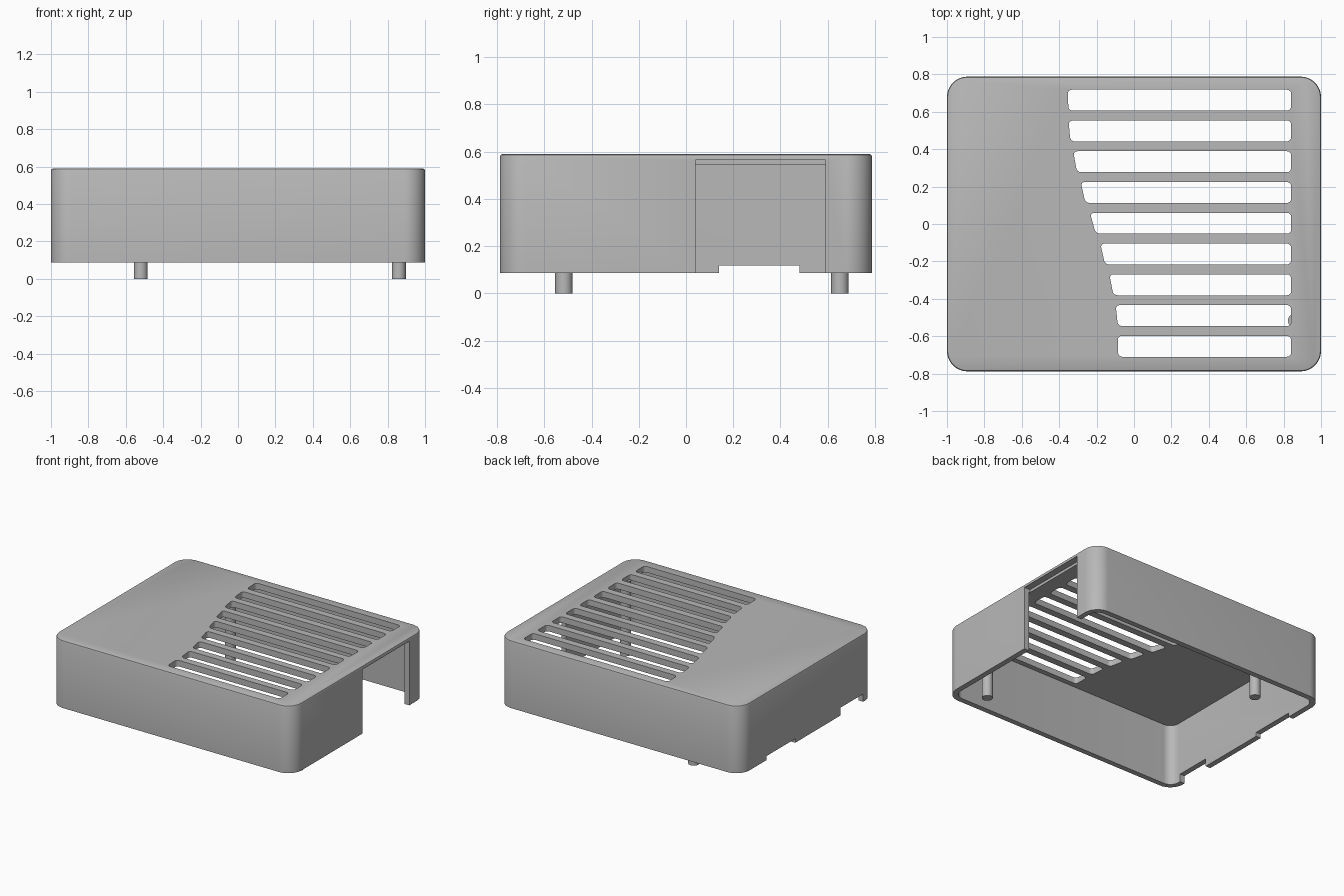
import bpy, bmesh, math

if "Cube" in bpy.data.objects:
    bpy.data.objects.remove(bpy.data.objects["Cube"], do_unlink=True)

grey = bpy.data.materials.new("light grey plastic")
grey.use_nodes = True
colour = (0.48, 0.48, 0.48, 1)
grey.diffuse_color = colour
grey.node_tree.nodes["Principled BSDF"].inputs["Base Color"].default_value = colour

RIM, CEILING, TOP = 0.087, 0.545, 0.59
HALF_Y, WALL = 0.788, 0.04


def add_prism(bm, outline, z0, z1, radius=0, segments=4):
    """Vertical prism over an outline, with optional rounded upright edges."""
    base = bm.faces.new([bm.verts.new((x, y, z0)) for x, y in outline])
    ext = bmesh.ops.extrude_face_region(bm, geom=[base])["geom"]
    top = [v for v in ext if isinstance(v, bmesh.types.BMVert)]
    bmesh.ops.translate(bm, vec=(0, 0, z1 - z0), verts=top)
    if radius:
        edges = [e for v in top for e in v.link_edges
                 if abs(e.verts[0].co.z - e.verts[1].co.z) > 1e-4]
        bmesh.ops.bevel(bm, geom=edges, offset=radius, offset_type='OFFSET',
                        segments=segments, profile=0.5, affect='EDGES')


def rect(x0, x1, y0, y1):
    return [(x0, y0), (x1, y0), (x1, y1), (x0, y1)]


def make_object(name, bm):
    bmesh.ops.recalc_face_normals(bm, faces=bm.faces)
    mesh = bpy.data.meshes.new(name)
    bm.to_mesh(mesh)
    bm.free()
    mesh.materials.append(grey)
    obj = bpy.data.objects.new(name, mesh)
    bpy.context.collection.objects.link(obj)
    return obj


def select_only(obj):
    bpy.ops.object.select_all(action='DESELECT')
    obj.select_set(True)
    bpy.context.view_layer.objects.active = obj


def carve(target, name, bm):
    cutter = make_object(name, bm)
    cutter.hide_render = True
    mod = target.modifiers.new(name, 'BOOLEAN')
    mod.operation, mod.solver, mod.object = 'DIFFERENCE', 'EXACT', cutter
    select_only(target)
    bpy.ops.object.modifier_apply(modifier=mod.name)
    bpy.data.objects.remove(cutter, do_unlink=True)


# Outer case with rounded corners and a softened top edge
bm = bmesh.new()
add_prism(bm, rect(-1, 1, -HALF_Y, HALF_Y), RIM, TOP, 0.11, 10)
rim_edges = [e for e in bm.edges if all(v.co.z > TOP - 1e-4 for v in e.verts)]
bmesh.ops.bevel(bm, geom=rim_edges, offset=0.012, segments=2, profile=0.5,
                affect='EDGES')
case = make_object("case_shell", bm)

# Hollow interior, open underneath
bm = bmesh.new()
inner_y = HALF_Y - WALL
add_prism(bm, rect(-1 + WALL, 1 - WALL, -inner_y, inner_y), 0, CEILING, 0.07, 10)
carve(case, "interior_cutter", bm)

# Port opening in the left wall, cable notches in the right wall
bm = bmesh.new()
add_prism(bm, rect(0.95, 1.1, 0.04, 0.59), 0, 0.565)
add_prism(bm, rect(-1.1, -0.93, 0.14, 0.48), 0, 0.117)
add_prism(bm, rect(-1.1, -0.93, -0.66, -0.39), 0, 0.145)
carve(case, "wall_cutter", bm)

# Vent slots whose slanted ends follow a gentle S curve
slot_ends = [(-0.355, -0.35), (-0.35, -0.34), (-0.325, -0.305),
             (-0.285, -0.26), (-0.235, -0.205), (-0.18, -0.155),
             (-0.132, -0.11), (-0.098, -0.086), (-0.087, -0.085)]
bm = bmesh.new()
for i, (back, front) in enumerate(slot_ends):
    y = 0.662 - 0.1645 * i
    y0, y1 = y - 0.056, y + 0.056
    add_prism(bm, [(front, y0), (0.84, y0), (0.84, y1), (back, y1)],
              0.5, 0.7, 0.022)
carve(case, "slot_cutter", bm)
select_only(case)
bpy.ops.object.shade_smooth_by_angle(angle=math.radians(30))

# Mounting posts hanging from the ceiling on one diagonal
for name, x, y in (("front_post", 0.86, -0.517), ("back_post", -0.52, 0.652)):
    height = 0.555
    bpy.ops.mesh.primitive_cylinder_add(vertices=32, radius=0.037, depth=height,
                                        location=(x, y, height / 2))
    post = bpy.context.object
    post.name = name
    post.data.materials.append(grey)
    bpy.ops.object.shade_smooth_by_angle(angle=math.radians(30))
